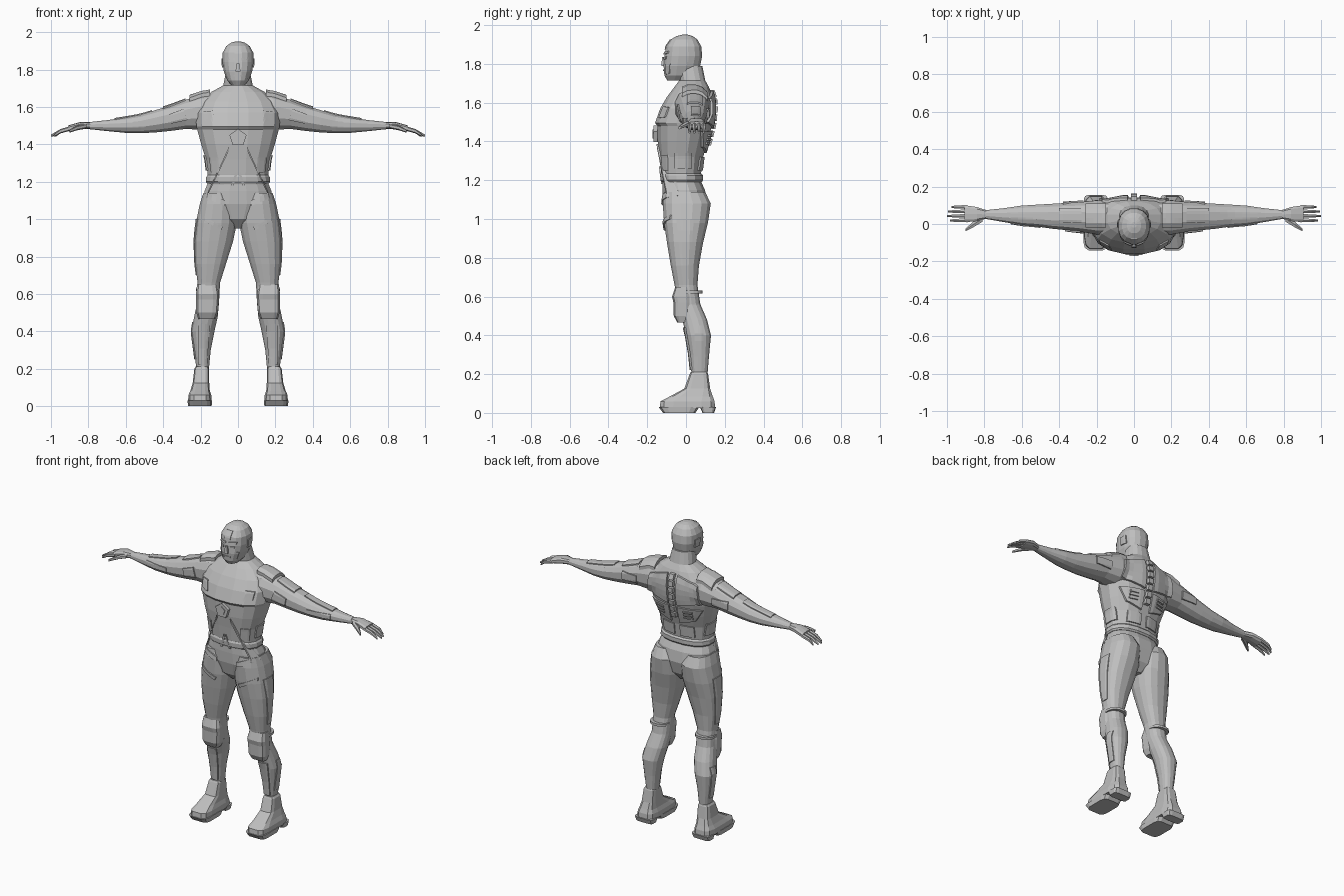
import bpy, bmesh, math
from mathutils import Vector
from mathutils.bvhtree import BVHTree

default_cube = bpy.data.objects.get("Cube")
if default_cube:
    bpy.data.objects.remove(default_cube)

# One plain grey for the whole suit
GREY = (0.52, 0.52, 0.52, 1)
suit_grey = bpy.data.materials.new("suit_grey")
suit_grey.use_nodes = True
suit_grey.diffuse_color = GREY
suit_grey.node_tree.nodes["Principled BSDF"].inputs["Base Color"].default_value = GREY

body_meshes = []


def finish(name, bm, mirrored):
    """Turn a bmesh into a flat shaded object, mirrored across x if asked."""
    bmesh.ops.recalc_face_normals(bm, faces=bm.faces[:])
    mesh = bpy.data.meshes.new(name)
    bm.to_mesh(mesh)
    bm.free()
    mesh.materials.append(suit_grey)
    obj = bpy.data.objects.new(name, mesh)
    bpy.context.collection.objects.link(obj)
    if mirrored:
        modifier = obj.modifiers.new("mirror", "MIRROR")
        modifier.use_mirror_merge = False
    return obj


def rounded(angle_value, power):
    return math.copysign(abs(angle_value) ** power, angle_value)


def loft(name, rings, axis="z", sides=16, power=0.85, mirrored=True, body=False):
    """Skin rounded rings; each ring is (position, low a, high a, low b, high b)."""
    bm = bmesh.new()
    loops = []
    for position, a_low, a_high, b_low, b_high in rings:
        loop = []
        for i in range(sides):
            turn = math.tau * (i + 0.5) / sides
            a = (a_low + a_high) / 2 + (a_high - a_low) / 2 * rounded(math.cos(turn), power)
            b = (b_low + b_high) / 2 + (b_high - b_low) / 2 * rounded(math.sin(turn), power)
            point = (a, b, position) if axis == "z" else (position, a, b)
            loop.append(bm.verts.new(point))
        loops.append(loop)
    for lower, upper in zip(loops, loops[1:]):
        for i in range(sides):
            j = (i + 1) % sides
            bm.faces.new((lower[i], lower[j], upper[j], upper[i]))
    bm.faces.new(loops[0])
    bm.faces.new(loops[-1])
    obj = finish(name, bm, mirrored)
    if body:
        body_meshes.append(obj.data)
    return obj


def centred(profile):
    """Expand (z, half width, front, back) rows to full rings."""
    return [(z, -w, w, front, back) for z, w, front, back in profile]


# Torso with chest ledge, shoulders and neck
loft("torso", centred([
    (1.17, .165, -.12, .075), (1.24, .165, -.13, .08), (1.32, .175, -.138, .09),
    (1.4, .2, -.148, .115), (1.48, .222, -.15, .135), (1.495, .226, -.162, .138),
    (1.57, .23, -.135, .145), (1.63, .2, -.1, .14), (1.68, .145, -.062, .12),
    (1.715, .08, -.035, .1), (1.79, .065, -.05, .085)]), mirrored=False, body=True)

# Pelvis and belt
loft("pelvis", centred([
    (.95, .03, -.05, .05), (1, .12, -.1, .09), (1.08, .19, -.12, .11),
    (1.15, .182, -.123, .1), (1.19, .165, -.122, .08)]), mirrored=False, body=True)
loft("belt", centred([
    (1.19, .168, -.125, .082), (1.2, .175, -.133, .09),
    (1.225, .173, -.135, .09), (1.235, .165, -.13, .08)]), mirrored=False)

# Head
loft("head", centred([
    (1.715, .034, -.098, .0), (1.74, .058, -.113, .05), (1.79, .077, -.117, .075),
    (1.84, .085, -.112, .085), (1.89, .083, -.104, .08), (1.925, .064, -.08, .06),
    (1.943, .038, -.05, .036), (1.95, .014, -.02, .01)]), mirrored=False, body=True)

# Legs
loft("leg", [
    (1.14, .04, .186, -.115, .1), (1.08, .008, .206, -.122, .13),
    (.98, .004, .227, -.115, .115), (.88, .025, .235, -.1, .09),
    (.76, .063, .23, -.08, .068), (.66, .095, .217, -.06, .06),
    (.56, .1, .218, -.045, .075), (.48, .107, .235, -.02, .11),
    (.4, .125, .25, 0, .13), (.3, .145, .236, .018, .12),
    (.18, .157, .22, .03, .11)], body=True)
loft("knee_pad", [
    (.465, .12, .213, -.045, .01), (.5, .106, .224, -.064, .03),
    (.57, .1, .226, -.066, .03), (.6, .1, .226, -.073, .03),
    (.65, .11, .22, -.056, .02)], power=0.55, sides=12)
loft("calf_cuff", [(z, .098, .225, -.04, .085) for z in (.615, .63)])

# Boots
loft("boot", [
    (.025, .14, .268, -.138, .152), (.06, .142, .266, -.134, .15),
    (.085, .15, .255, -.085, .14), (.125, .153, .243, -.01, .126),
    (.2, .155, .234, .018, .115), (.212, .162, .226, .024, .11)],
    power=0.5, sides=12)
loft("front_sole", [(0, .14, .268, -.12, .05), (.03, .137, .271, -.142, .07)],
     power=0.4, sides=12)
loft("heel_sole", [(0, .145, .264, .085, .145), (.03, .14, .268, .07, .156)],
     power=0.4, sides=12)

# Arms, hands and fingers
loft("arm", [
    (.1, -.05, .12, 1.48, 1.68), (.19, -.06, .13, 1.475, 1.67),
    (.28, -.045, .12, 1.48, 1.64), (.36, -.035, .115, 1.47, 1.61),
    (.44, -.027, .11, 1.462, 1.585), (.52, -.015, .105, 1.458, 1.56),
    (.6, -.008, .1, 1.46, 1.545), (.7, .01, .085, 1.47, 1.53),
    (.79, .026, .075, 1.48, 1.52)], axis="x", sides=12, body=True)
loft("palm", [
    (.78, .03, .072, 1.483, 1.518), (.84, .014, .092, 1.48, 1.52),
    (.905, .008, .102, 1.468, 1.502)], axis="x", sides=10, power=0.7)
for finger, y, tip in (("index", .019, .985), ("middle", .043, 1),
                       ("ring", .067, .995), ("little", .091, .975)):
    loft(finger + "_finger", [
        (.89, y - .011, y + .011, 1.475, 1.5), (.95, y - .01, y + .01, 1.458, 1.481),
        (tip, y - .005, y + .005, 1.44, 1.452)], axis="x", sides=6)
loft("thumb", [
    (.81, .01, .045, 1.485, 1.51), (.86, -.02, .015, 1.475, 1.5),
    (.902, -.04, -.026, 1.462, 1.478)], axis="x", sides=6)

# One search tree over the body, used to lay armour plates on it
points, polygons = [], []
for mesh in body_meshes:
    start = len(points)
    points += [v.co.copy() for v in mesh.vertices]
    polygons += [[start + i for i in p.vertices] for p in mesh.polygons]
skin = BVHTree.FromPolygons(points, polygons)

# Each side: direction of the ray, and how plate coordinates map to space
SIDES = {
    "front": (Vector((0, 1, 0)), lambda u, v: Vector((u, -2, v))),
    "back": (Vector((0, -1, 0)), lambda u, v: Vector((u, 2, v))),
    "outer": (Vector((-1, 0, 0)), lambda u, v: Vector((2, u, v))),
    "top": (Vector((0, 0, -1)), lambda u, v: Vector((u, v, 3))),
}


def plate(name, side, corners, thick=0.008, mirrored=True, steps=5):
    """Drape a four cornered raised plate over the body from one side."""
    ray, place = SIDES[side]
    a, b, c, d = (Vector(corner) for corner in corners)
    bm = bmesh.new()
    grid = []
    for i in range(steps + 1):
        left, right = a.lerp(d, i / steps), b.lerp(c, i / steps)
        row = []
        for j in range(steps + 1):
            start = place(*left.lerp(right, j / steps))
            hit = skin.ray_cast(start, ray)[0]
            if hit is None:
                hit = skin.find_nearest(start)[0]
            row.append(bm.verts.new(hit + ray * 0.006))
        grid.append(row)
    for low, high in zip(grid, grid[1:]):
        for j in range(steps):
            bm.faces.new((low[j], low[j + 1], high[j + 1], high[j]))
    raised = bmesh.ops.extrude_face_region(bm, geom=bm.faces[:])["geom"]
    top = [g for g in raised if isinstance(g, bmesh.types.BMVert)]
    bmesh.ops.translate(bm, verts=top, vec=-ray * (thick + 0.006))
    finish(name, bm, mirrored)


def box(u0, u1, v0, v1):
    return (u0, v0), (u1, v0), (u1, v1), (u0, v1)


# Front armour
plate("chest_panel", "front", ((.12, 1.52), (.18, 1.525), (.185, 1.575), (.135, 1.58)))
plate("belly_panel", "front", ((.1, 1.25), (.145, 1.25), (.155, 1.33), (.105, 1.33)))
plate("belly_chevron", "front", ((.025, 1.18), (.036, 1.18), (.008, 1.27), (0, 1.25)))
plate("hip_strip", "front", ((.07, 1.07), (.19, 1.12), (.185, 1.15), (.07, 1.1)))
plate("thigh_strip", "front", ((.09, .94), (.2, 1), (.2, 1.02), (.08, .96)))
plate("shin_plate", "front", ((.165, .22), (.21, .22), (.215, .44), (.15, .44)))
plate("upper_arm_panel", "front", ((.27, 1.53), (.36, 1.51), (.37, 1.56), (.29, 1.59)))
plate("forearm_panel", "front", box(.5, .66, 1.49, 1.52), 0.005)

# Shoulder and side armour
plate("shoulder_cap", "top", box(.15, .26, -.02, .11), 0.02)
plate("upper_arm_guard", "top", box(.28, .4, .005, .085))
plate("forearm_guard", "top", box(.46, .66, .025, .075), 0.006)
plate("side_thigh_plate", "outer", ((-.02, .7), (.02, .7), (.04, 1), (-.05, 1)), 0.005)
plate("side_calf_plate", "outer", box(.045, .09, .25, .45), 0.005)
plate("side_waist_panel", "outer", box(-.06, .03, 1.26, 1.34))

# Back armour: shoulder blades, lower plates, spine blocks and slats
plate("shoulder_blade", "back", ((.03, 1.47), (.19, 1.5), (.17, 1.62), (.035, 1.66)), 0.014)
plate("lower_back_plate", "back", ((.03, 1.34), (.13, 1.37), (.18, 1.45), (.03, 1.455)), 0.012)
plate("back_waist_plate", "back", box(.02, .11, 1.25, 1.32))
for k in range(7):
    z = 1.38 + k * 0.042
    plate("spine_block", "back", box(-.016, .016, z, z + 0.032), 0.022, False, 2)
for k in range(3):
    z = 1.385 + k * 0.02
    plate("back_slat", "back", box(.07, .125, z, z + 0.011), 0.02, True, 2)
plate("upper_arm_back_panel", "back", box(.27, .38, 1.52, 1.57))

# Face: mask strip, brows, eyes, nose, jaw and skull band
plate("nose", "front", ((-.014, 1.79), (.014, 1.79), (.006, 1.835), (-.006, 1.835)), 0.012, False)
plate("eye", "front", ((.02, 1.822), (.045, 1.825), (.05, 1.838), (.022, 1.835)), 0.005)
plate("brow", "front", ((.01, 1.848), (.055, 1.853), (.058, 1.866), (.01, 1.86)), 0.007)
plate("mouth", "front", box(-.024, .024, 1.762, 1.771), 0.005, False)
plate("jaw_guard", "front", ((.036, 1.745), (.052, 1.75), (.068, 1.8), (.05, 1.8)), 0.005)
plate("forehead_plate", "front", box(-.02, .02, 1.875, 1.925), 0.005, False)
plate("ear_disc", "outer", box(-.02, .025, 1.81, 1.86), 0.006)

# Five sided chest lamp on a short rim
for name, radius, depth, y in (("lamp_rim", .048, .04, -.147), ("lamp_core", .026, .04, -.152)):
    bpy.ops.mesh.primitive_cylinder_add(vertices=5, radius=radius, depth=depth,
                                        location=(0, y, 1.435),
                                        rotation=(math.pi / 2, 0, 0))
    lamp = bpy.context.object
    lamp.name = name
    lamp.data.materials.append(suit_grey)
